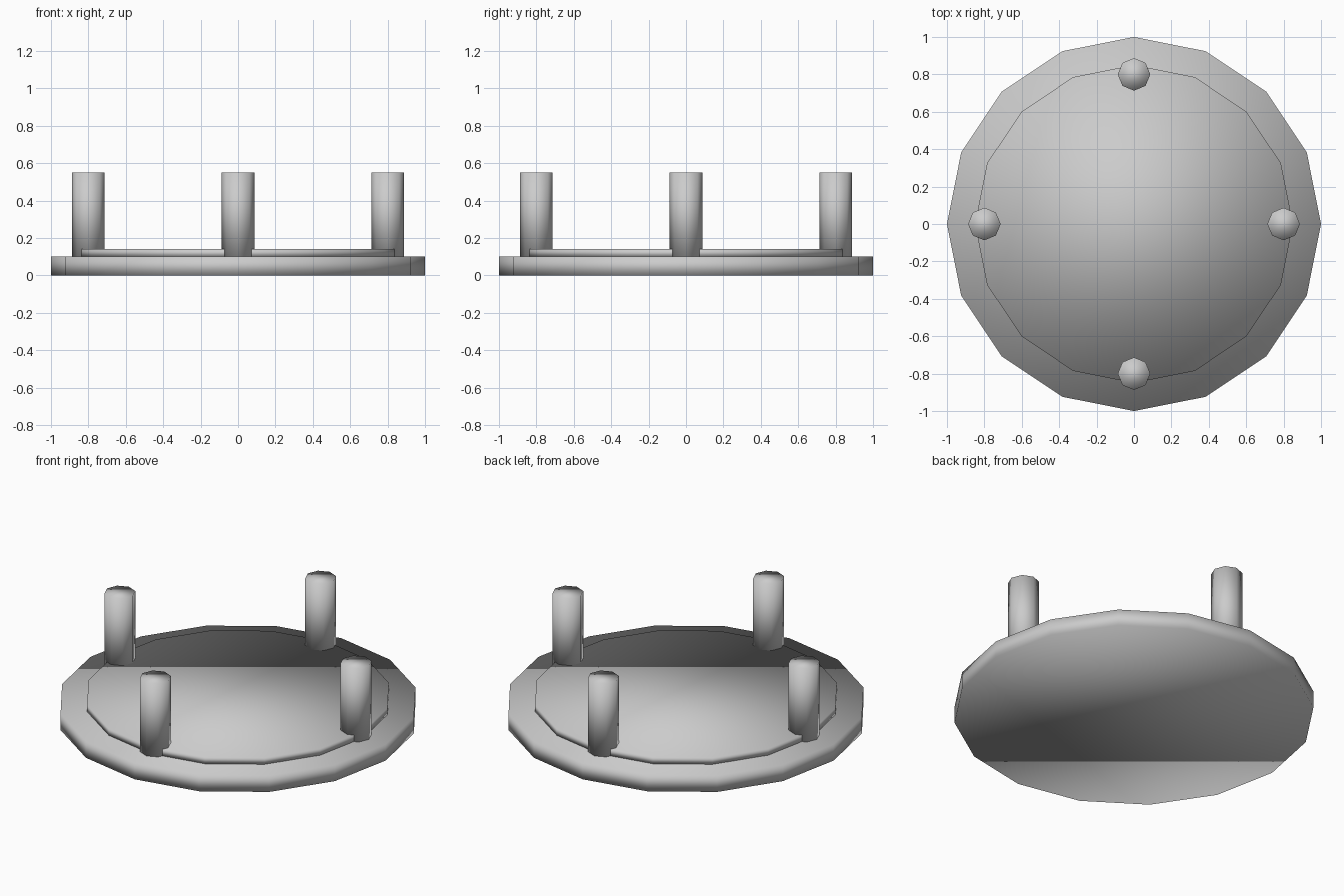
import bpy
import math

if "Cube" in bpy.data.objects:
    bpy.data.objects.remove(bpy.data.objects["Cube"])


def cylinder(name, sides, radius, z0, z1, x=0.0, y=0.0):
    bpy.ops.mesh.primitive_cylinder_add(
        vertices=sides, radius=radius, depth=z1 - z0,
        location=(x, y, (z0 + z1) / 2))
    obj = bpy.context.object
    obj.name = name
    bpy.ops.object.shade_smooth()
    return obj


# Wide base plate and the raised disc on it
cylinder("base_plate", 16, 1.0, 0.0, 0.10)
cylinder("raised_disc", 16, 0.85, 0.10, 0.14)

# Four upright posts around the rim
for i, side in enumerate(("right", "back", "left", "front")):
    a = i * math.pi / 2
    cylinder(side + "_post", 8, 0.087, 0.10, 0.55,
             0.8 * math.cos(a), 0.8 * math.sin(a))
